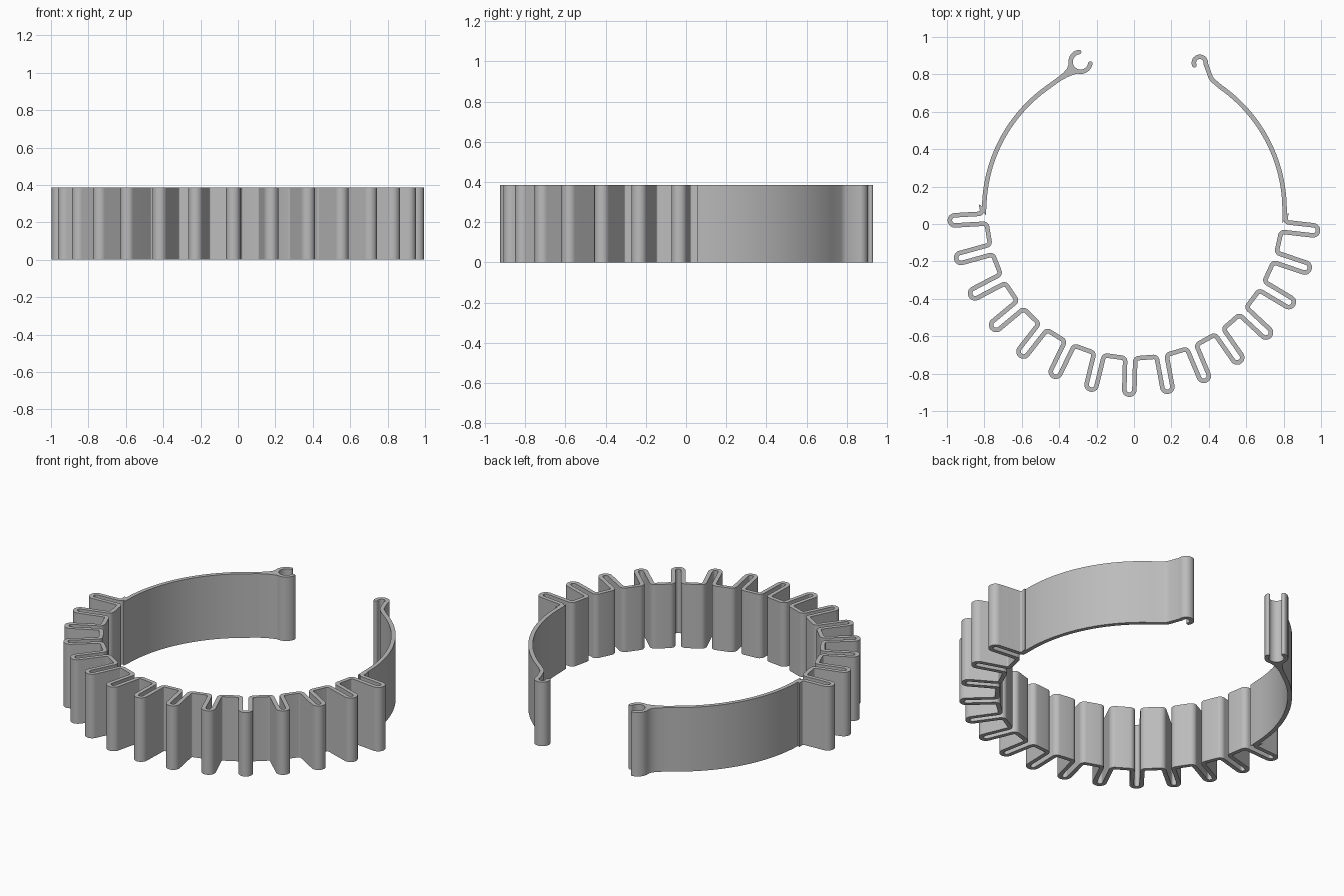
import bpy, bmesh
from math import sin, cos, tan, pi, radians
from mathutils import Vector

cube = bpy.data.objects.get("Cube")
if cube:
    bpy.data.objects.remove(cube)

HEIGHT = 0.385
HALF = 0.012                      # half thickness of the strip
CENTRE = Vector((0.002, 0.075))
TEETH = 15
FIRST, LAST = 183.3, 353.5        # angles of the end teeth
R_IN, R_TIP, TOOTH_W = 0.793, 0.988, 0.027

grey = bpy.data.materials.new("plain grey")
grey.use_nodes = True
grey.diffuse_color = (0.5, 0.5, 0.5, 1)
grey.node_tree.nodes["Principled BSDF"].inputs["Base Color"].default_value = (0.5, 0.5, 0.5, 1)


def arc(centre, r, a0, a1, n):
    """Points along an arc, angles in degrees."""
    angles = [radians(a0 + (a1 - a0) * i / n) for i in range(n + 1)]
    return [Vector(centre) + r * Vector((cos(a), sin(a))) for a in angles]


def fillet(prev, corner, nxt, r, n=6):
    """Round one corner of a path."""
    u, v = (prev - corner).normalized(), (nxt - corner).normalized()
    turn = pi - u.angle(v)
    start = corner + u * r * tan(turn / 2)
    side = (v - u * u.dot(v)).normalized()
    c = start + side * r
    return [c - side * r * cos(turn * i / n) - u * r * sin(turn * i / n) for i in range(n + 1)]


def ribbon(name, pts, widths=None, caps=(False, False)):
    """Upright strip of given half widths along a flat path, with optional round ends."""
    n = len(pts)
    widths = widths or [HALF] * n
    sections = []
    for i, p in enumerate(pts):
        a = (p - pts[max(i - 1, 0)]).normalized()
        b = (pts[min(i + 1, n - 1)] - p).normalized()
        t = (a + b).normalized()
        mitre = 1 / max(t.dot(b if i < n - 1 else a), 0.5)
        sections.append((p, t, widths[i] * mitre))
    steps = [radians(d) for d in (25, 45, 65, 82)]
    head, tail = sections[0], sections[-1]
    if caps[0]:
        sections = [(head[0] - head[1] * HALF * sin(s), head[1], HALF * cos(s))
                    for s in reversed(steps)] + sections
    if caps[1]:
        sections += [(tail[0] + tail[1] * HALF * sin(s), tail[1], HALF * cos(s)) for s in steps]

    bm = bmesh.new()
    rings = []
    for p, t, w in sections:
        side = Vector((-t.y, t.x)) * w
        rings.append([bm.verts.new((*(p + side * s), z))
                      for s, z in ((1, 0), (-1, 0), (-1, HEIGHT), (1, HEIGHT))])
    for a, b in zip(rings, rings[1:]):
        for k in range(4):
            bm.faces.new((a[k], a[(k + 1) % 4], b[(k + 1) % 4], b[k]))
    bm.faces.new(rings[0])
    bm.faces.new(rings[-1][::-1])
    bmesh.ops.recalc_face_normals(bm, faces=bm.faces)
    mesh = bpy.data.meshes.new(name)
    bm.to_mesh(mesh)
    bm.free()
    mesh.materials.append(grey)
    obj = bpy.data.objects.new(name, mesh)
    bpy.context.collection.objects.link(obj)
    bpy.ops.object.select_all(action='DESELECT')
    obj.select_set(True)
    bpy.context.view_layer.objects.active = obj
    bpy.ops.object.shade_smooth_by_angle(angle=radians(32))
    return obj


# Path of the band as (point, corner radius): left arm, teeth, right arm, hook
path = [(Vector((-0.40, 0.775)), 0)]
path += [(p, 0) for p in arc(CENTRE, 0.803, 125, 180.5, 28)]
for i in range(TEETH):
    a = radians(FIRST + (LAST - FIRST) * i / (TEETH - 1))
    d = Vector((cos(a), sin(a)))
    n = Vector((-d.y, d.x)) * TOOTH_W
    path += [(CENTRE + d * R_IN - n, 0.02), (CENTRE + d * R_TIP - n, 0.0268),
             (CENTRE + d * R_TIP + n, 0.0268), (CENTRE + d * R_IN + n, 0.02)]
path += [(p, 0) for p in arc(CENTRE, 0.803, -3.5, 55, 28)]
path += [(Vector((0.413, 0.775)), 0.07)]
path += [(p, 0) for p in arc((0.352, 0.862), 0.032, -10, 205, 16)]

points = []
for i, (p, r) in enumerate(path):
    points += fillet(path[i - 1][0], p, path[i + 1][0], r) if r else [p]
ribbon("toothed_band", points, caps=(False, True))

# Open clasp ring and the flared neck joining it to the left arm
ribbon("clasp_ring", arc((-0.286, 0.867), 0.053, 98, 350, 28), caps=(True, True))
neck = [Vector(p) for p in ((-0.405, 0.772), (-0.37, 0.795), (-0.345, 0.813), (-0.332, 0.824), (-0.32, 0.835))]
ribbon("clasp_neck", neck, widths=[HALF, 0.015, 0.022, 0.03, 0.04])
